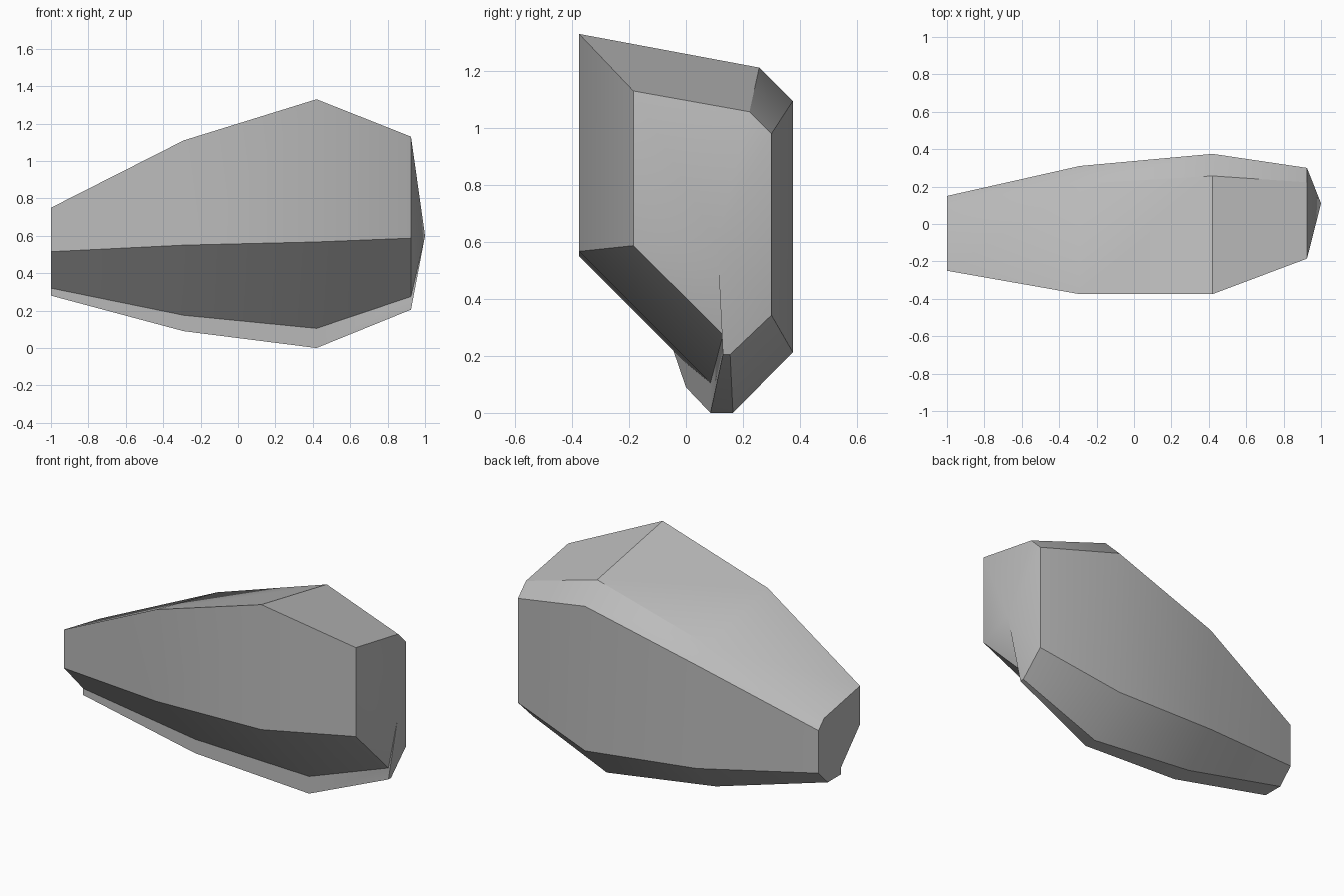
import bpy
import bmesh
import math

cube = bpy.data.objects.get("Cube")
if cube:
    bpy.data.objects.remove(cube, do_unlink=True)

grey = bpy.data.materials.new("plain grey")
grey.use_nodes = True
colour = (0.5, 0.5, 0.5, 1)
grey.diffuse_color = colour
grey.node_tree.nodes["Principled BSDF"].inputs["Base Color"].default_value = colour


def section(x, front, back, ridge, keel):
    """Eight-sided outline: front (y, top, low), back (y, top, low),
    ridge (y, z), keel (front y, back y, step z, bottom z)."""
    return [(x, front[0], front[1]), (x, *ridge),
            (x, back[0], back[1]), (x, back[0], back[2]),
            (x, keel[1], keel[3]), (x, keel[0], keel[3]),
            (x, keel[0], keel[2]), (x, front[0], front[2])]


# Hull outlines from the narrow end to the blunt end
sections = [
    section(-1, (-.25, .75, .515), (.15, .63, .37), (.095, .685), (-.065, .06, .32, .28)),
    section(-.29, (-.375, 1.11, .55), (.31, .9, .27), (.215, .99), (0, .125, .175, .09)),
    section(.42, (-.375, 1.33, .567), (.375, 1.095, .213), (.257, 1.212), (.086, .165, .105, 0)),
    section(.925, (-.185, 1.13, .587), (.3, .98, .343), (.223, 1.057), (.13, .155, .275, .205)),
]

# Hull: bridged outlines, a flat narrow end and a shallow pointed blunt end
bm = bmesh.new()
rings = [[bm.verts.new(p) for p in s] for s in sections]
for a, b in zip(rings, rings[1:]):
    for i in range(len(a)):
        j = (i + 1) % len(a)
        bm.faces.new((a[i], a[j], b[j], b[i]))
bm.faces.new(rings[0])
tip = bm.verts.new((1, .11, .6))
last = rings[-1]
for i in range(len(last)):
    bm.faces.new((last[i], last[(i + 1) % len(last)], tip))
bmesh.ops.recalc_face_normals(bm, faces=bm.faces)

mesh = bpy.data.meshes.new("hull")
bm.to_mesh(mesh)
bm.free()
mesh.materials.append(grey)
hull = bpy.data.objects.new("hull", mesh)
bpy.context.collection.objects.link(hull)
bpy.ops.object.select_all(action="DESELECT")
hull.select_set(True)
bpy.context.view_layer.objects.active = hull
bpy.ops.object.shade_smooth_by_angle(angle=math.radians(30))
